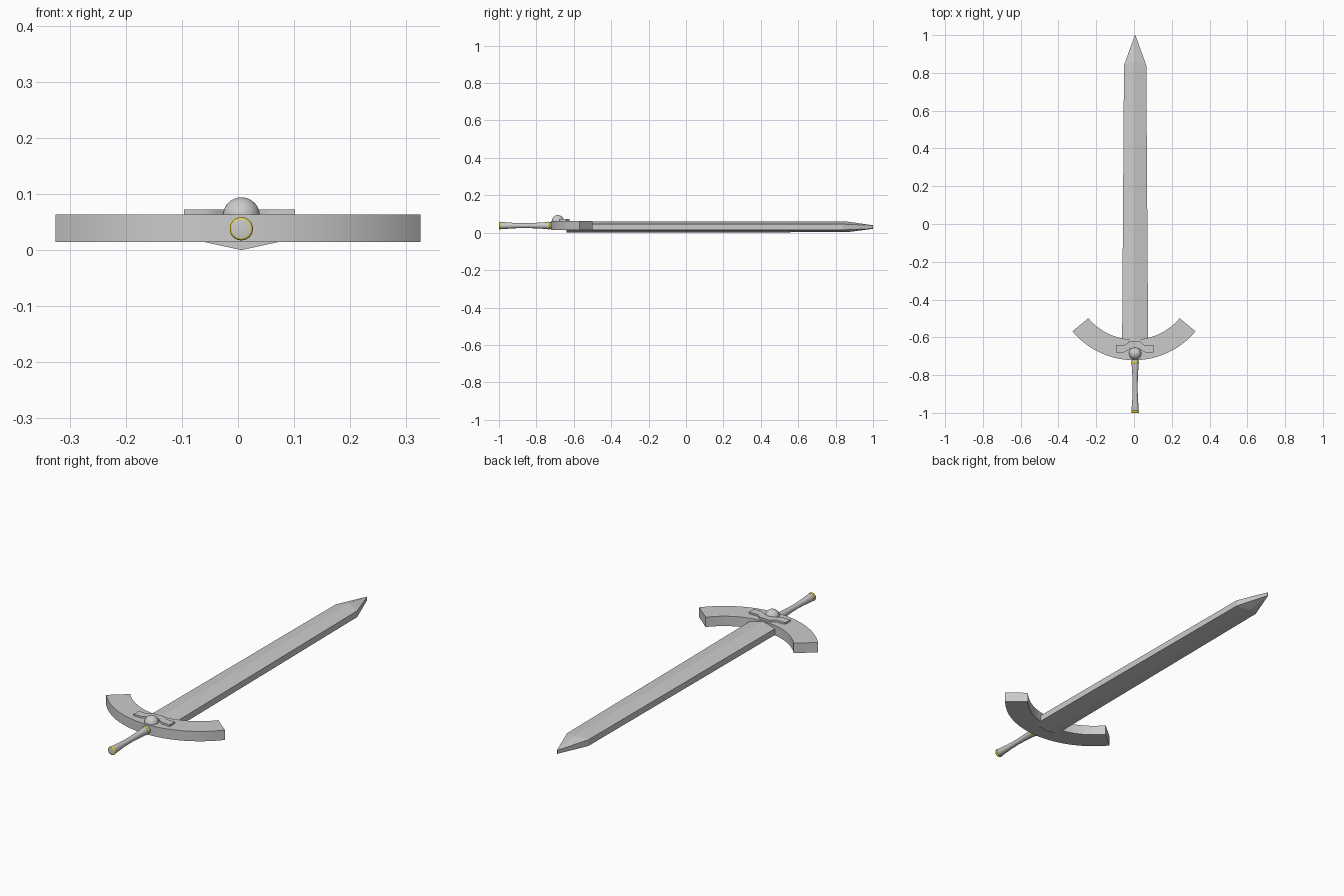
import bpy, bmesh, math

if "Cube" in bpy.data.objects:
    bpy.data.objects.remove(bpy.data.objects["Cube"])

CX = 0.006      # sword axis in x
GRIP_Z = 0.038  # grip axis height


def make(name, bm, smooth=True):
    bmesh.ops.recalc_face_normals(bm, faces=bm.faces)
    mesh = bpy.data.meshes.new(name)
    bm.to_mesh(mesh)
    bm.free()
    ob = bpy.data.objects.new(name, mesh)
    bpy.context.collection.objects.link(ob)
    if smooth:
        bpy.ops.object.select_all(action='DESELECT')
        ob.select_set(True)
        bpy.context.view_layer.objects.active = ob
        bpy.ops.object.shade_smooth_by_angle(angle=math.radians(35))
    return ob


def prism(name, outline, z0, z1, smooth=True):
    bm = bmesh.new()
    face = bm.faces.new([bm.verts.new((x, y, z0)) for x, y in outline])
    ext = bmesh.ops.extrude_face_region(bm, geom=[face])
    verts = [g for g in ext['geom'] if isinstance(g, bmesh.types.BMVert)]
    bmesh.ops.translate(bm, verts=verts, vec=(0, 0, z1 - z0))
    return make(name, bm, smooth)


def loft(name, rings, smooth):
    bm = bmesh.new()
    rows = [[bm.verts.new(p) for p in ring] for ring in rings]
    n = len(rows[0])
    for a, b in zip(rows, rows[1:]):
        for i in range(n):
            j = (i + 1) % n
            bm.faces.new((a[i], a[j], b[j], b[i]))
    bm.faces.new(rows[0])
    bm.faces.new(rows[-1])
    bmesh.ops.remove_doubles(bm, verts=bm.verts, dist=1e-5)
    return make(name, bm, smooth)


# Blade: six-sided section with a ridge on each face, closing to an upright tip edge
def blade_section(y, w, lo, hi, bottom, top, ridge_y):
    return [(CX - w, y, lo), (CX, ridge_y, bottom), (CX + w, y, lo),
            (CX + w, y, hi), (CX, ridge_y, top), (CX - w, y, hi)]


loft("blade", [blade_section(-0.64, 0.069, 0.015, 0.046, 0.0, 0.061, -0.64),
               blade_section(0.84, 0.059, 0.015, 0.046, 0.003, 0.059, 0.865),
               blade_section(1.0, 0.0015, 0.022, 0.039, 0.021, 0.04, 1.0)], False)

# Crescent guard: thick arc band
ARC_Y, R_OUT, R_IN, N = -0.298, 0.423, 0.314, 40
angles = [math.radians(-50.3 + 100.6 * i / N) for i in range(N + 1)]
outline = [(R_OUT * math.sin(a), ARC_Y - R_OUT * math.cos(a)) for a in angles]
outline += [(R_IN * math.sin(a), ARC_Y - R_IN * math.cos(a)) for a in reversed(angles)]
prism("guard", outline, 0.014, 0.063)

# Winged ornament plate on top of the guard
half = [(0.03, -0.622), (0.04, -0.633), (0.052, -0.64), (0.099, -0.64),
        (0.099, -0.68), (0.058, -0.68), (0.042, -0.672), (0.025, -0.66)]
wing = [(CX - 0.003 + x, y) for x, y in half]
wing += [(CX - 0.003 - x, y) for x, y in reversed(half)]
prism("ornament", wing, 0.06, 0.072)

# Round jewel
bm = bmesh.new()
bmesh.ops.create_uvsphere(bm, u_segments=32, v_segments=16, radius=0.033)
jewel = make("jewel", bm)
jewel.location = (CX, -0.685, 0.061)


# Grip: waisted round handle
def circle(y, r, n=32):
    return [(CX + r * math.cos(2 * math.pi * i / n), y,
             GRIP_Z + r * math.sin(2 * math.pi * i / n)) for i in range(n)]


profile = [(-0.999, 0.017), (-0.985, 0.019), (-0.96, 0.0175), (-0.92, 0.0145),
           (-0.865, 0.013), (-0.81, 0.0145), (-0.765, 0.017), (-0.74, 0.019), (-0.69, 0.019)]
loft("grip", [circle(y, r) for y, r in profile], True)

# Yellow rings at both ends of the grip
yellow = bpy.data.materials.new("yellow")
yellow.diffuse_color = (0.8, 0.62, 0.02, 1)
yellow.use_nodes = True
yellow.node_tree.nodes["Principled BSDF"].inputs["Base Color"].default_value = yellow.diffuse_color
for name, y in (("pommel_ring", -0.994), ("collar_ring", -0.733)):
    ring = [circle(y + 0.006 * math.cos(a), 0.0172 + 0.0035 * math.sin(a))
            for a in [math.pi * k / 8 for k in range(9)]]
    loft(name, ring, True).data.materials.append(yellow)
    if name == "pommel_ring":
        # Grey end cap inside the ring
        loft("pommel_cap", [circle(-1.0, 0.0175), circle(-1.0005, 0.015)], True)
